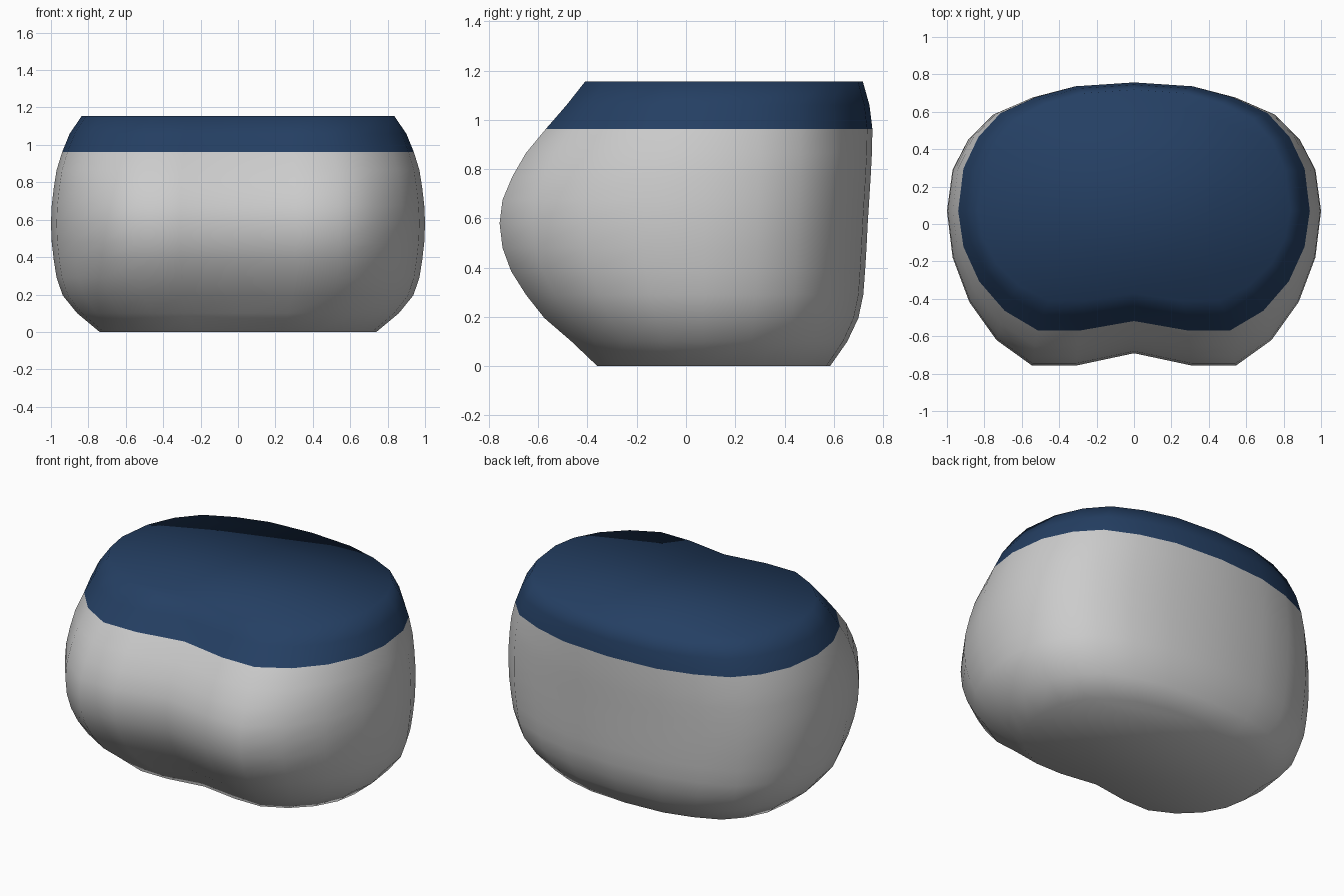
import bpy, bmesh

if "Cube" in bpy.data.objects:
    bpy.data.objects.remove(bpy.data.objects["Cube"])

# Right half of the bean outline, front dent to back: (share of half width, share of depth)
HALF = [(0, -.92), (.31, -1), (.545, -1), (.735, -.835), (.88, -.59), (.97, -.30), (1, 0),
        (.97, .33), (.885, .575), (.76, .76), (.56, .885), (.33, .97), (0, 1)]
OUTLINE = HALF + [(-x, y) for x, y in HALF[-2:0:-1]]
MID_Y = 0.07

# Rings from bottom to top: (z, half width, front y, back y)
RINGS = [(0, .74, -.36, .585), (.10, .86, -.465, .655), (.195, .937, -.575, .70),
         (.29, .97, -.65, .72), (.385, .985, -.71, .727), (.48, .996, -.745, .733),
         (.58, 1, -.757, .738), (.675, .996, -.745, .744), (.77, .985, -.705, .75),
         (.865, .97, -.65, .755), (.962, .94, -.57, .757), (1.06, .90, -.485, .745),
         (1.155, .835, -.41, .718)]


def loft(name, rings, cap_index, material=None):
    """Skin the rings into a smooth shell, closed at one end."""
    bm = bmesh.new()
    loops = []
    for z, width, front, back in rings:
        loops.append([bm.verts.new((x * width,
                                    MID_Y + y * ((back - MID_Y) if y > 0 else (MID_Y - front)),
                                    z)) for x, y in OUTLINE])
    n = len(OUTLINE)
    for a, b in zip(loops, loops[1:]):
        for i in range(n):
            j = (i + 1) % n
            bm.faces.new((a[i], a[j], b[j], b[i]))
    cap = loops[cap_index]
    bm.faces.new(cap if cap_index else cap[::-1])
    for f in bm.faces:
        f.smooth = True
    mesh = bpy.data.meshes.new(name)
    bm.to_mesh(mesh)
    bm.free()
    if material:
        mesh.materials.append(material)
    obj = bpy.data.objects.new(name, mesh)
    bpy.context.collection.objects.link(obj)
    return obj


blue = bpy.data.materials.new("dark_blue")
blue.diffuse_color = (.018, .05, .125, 1)
blue.use_nodes = True
blue.node_tree.nodes["Principled BSDF"].inputs["Base Color"].default_value = blue.diffuse_color

# Pale lower body and the blue top
loft("lower_body", RINGS[:11], 0)
loft("blue_top", RINGS[10:], -1, blue)
